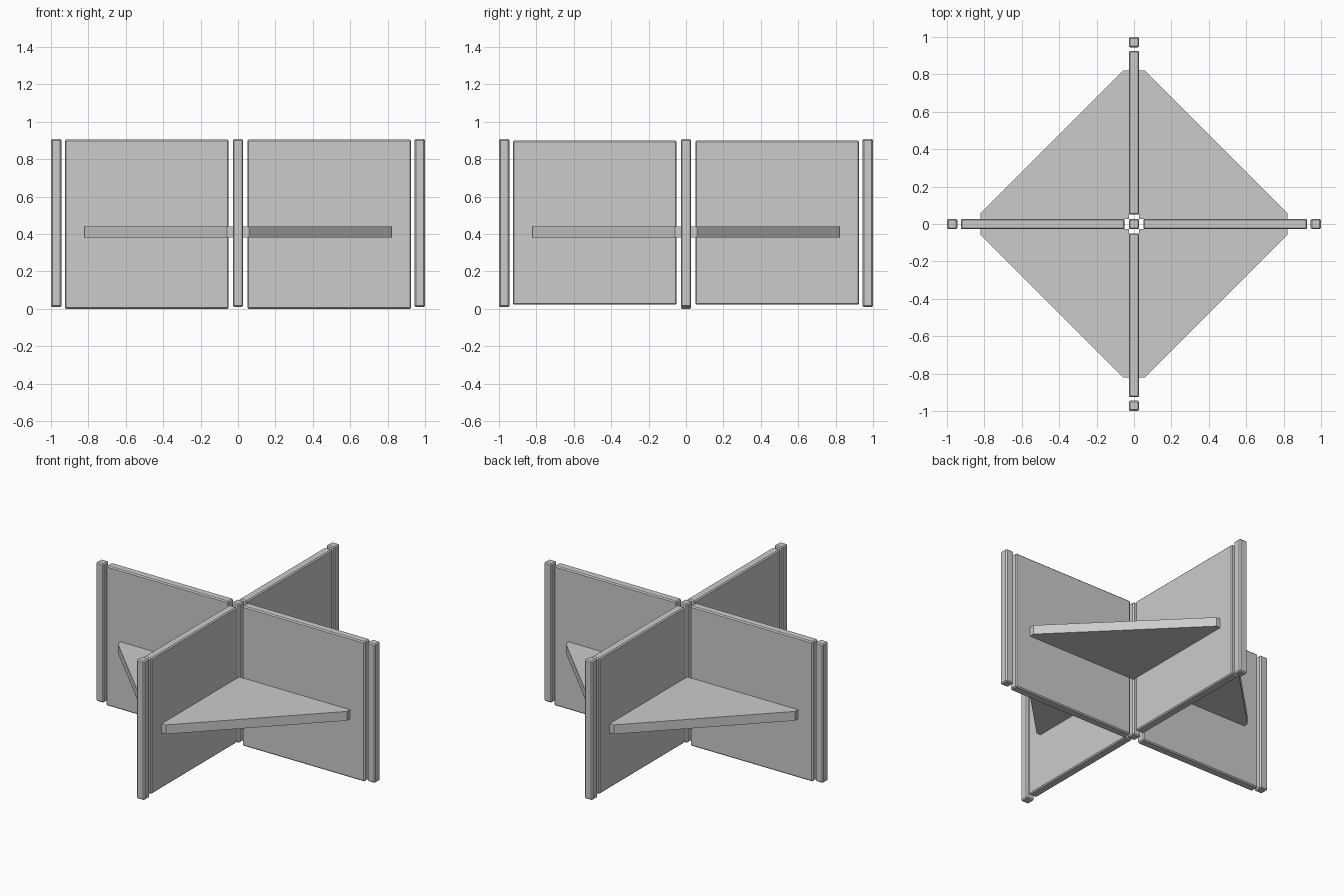
import bpy
import bmesh
from math import pi
from mathutils import Matrix

if "Cube" in bpy.data.objects:
    bpy.data.objects.remove(bpy.data.objects["Cube"], do_unlink=True)

HALF = 0.028          # half thickness of boards and posts
TIP = 0.82            # reach of each shelf along a panel


def finish(name, bm, turn, bevel):
    """Turn the mesh about the centre, link it and ease its edges."""
    bmesh.ops.rotate(bm, cent=(0, 0, 0), verts=bm.verts,
                     matrix=Matrix.Rotation(turn, 3, 'Z'))
    bmesh.ops.recalc_face_normals(bm, faces=bm.faces)
    mesh = bpy.data.meshes.new(name)
    bm.to_mesh(mesh)
    bm.free()
    obj = bpy.data.objects.new(name, mesh)
    bpy.context.collection.objects.link(obj)
    if bevel:
        mod = obj.modifiers.new("eased_edges", 'BEVEL')
        mod.width = bevel
        mod.segments = 1
    return obj


def box(name, x0, x1, z0, z1, turn=0):
    bm = bmesh.new()
    bmesh.ops.create_cube(bm, size=1)
    bmesh.ops.scale(bm, vec=(x1 - x0, 2 * HALF, z1 - z0), verts=bm.verts)
    bmesh.ops.translate(bm, vec=((x0 + x1) / 2, 0, (z0 + z1) / 2), verts=bm.verts)
    return finish(name, bm, turn, 0.007)


def shelf(name, z0, z1, turn):
    outline = [(HALF, HALF), (TIP, HALF), (TIP, 0.058), (0.058, TIP), (HALF, TIP)]
    bm = bmesh.new()
    base = bm.faces.new([bm.verts.new((x, y, z0)) for x, y in outline])
    extruded = bmesh.ops.extrude_face_region(bm, geom=[base], use_keep_orig=True)
    top = [v for v in extruded["geom"] if isinstance(v, bmesh.types.BMVert)]
    bmesh.ops.translate(bm, vec=(0, 0, z1 - z0), verts=top)
    return finish(name, bm, turn, 0)


# Centre post
box("centre_post", -HALF, HALF, 0.01, 0.908)

# Four wings, each a panel with an end post, and a shelf in each corner
sides = ["left", "back", "right", "front"]
corners = ["back_left", "back_right", "front_right", "front_left"]
for i, (side, corner) in enumerate(zip(sides, corners)):
    turn = i * pi / 2
    low, high = ((0.0, 0.905), (0.022, 0.9))[i % 2]
    box(side + "_panel", 0.05, 0.926, low, high, turn)
    box(side + "_end_post", 0.944, 1.0, 0.01, 0.908, turn)
    shelf(corner + "_shelf", 0.38, 0.44, turn)
